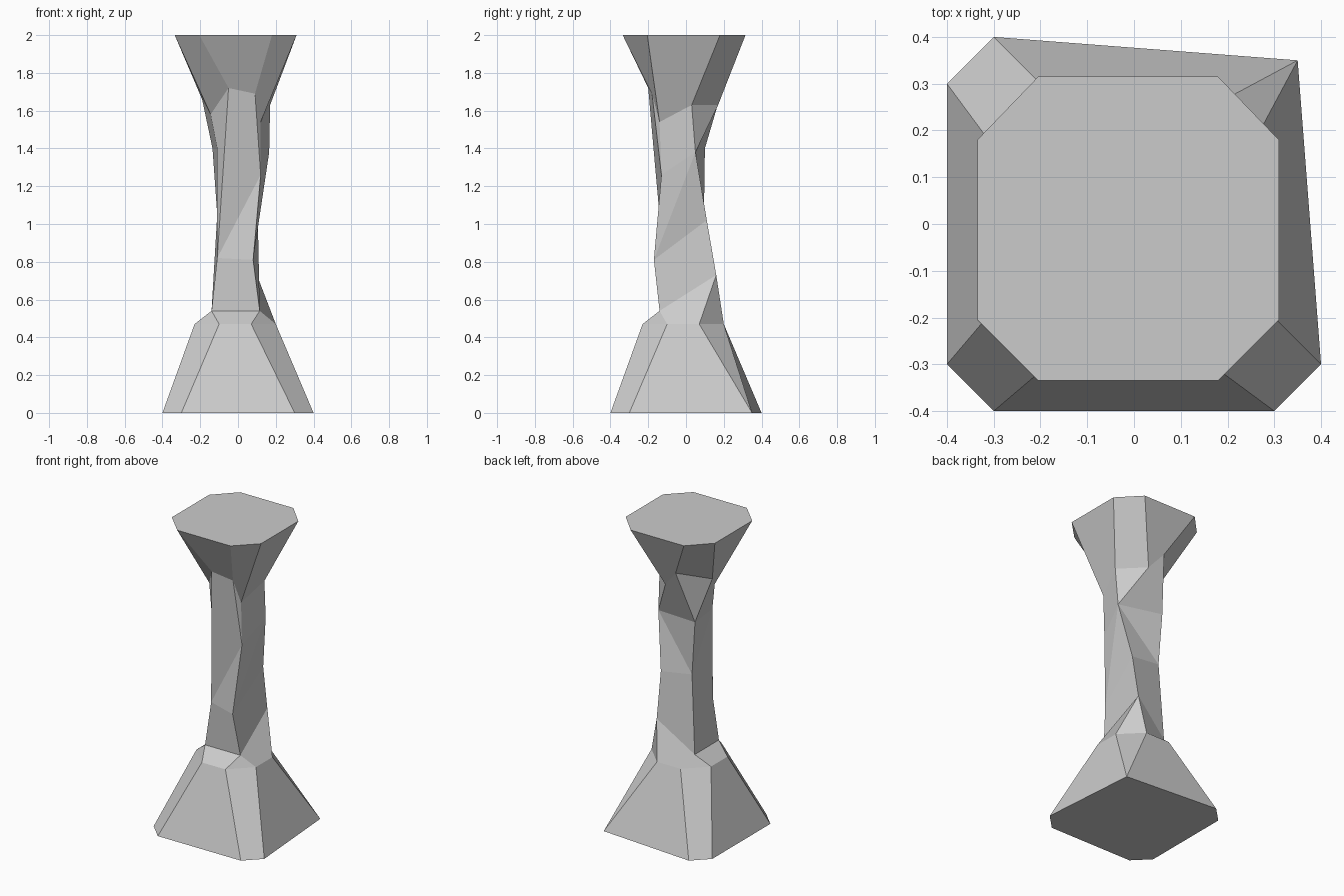
import bpy, bmesh

if "Cube" in bpy.data.objects:
    bpy.data.objects.remove(bpy.data.objects["Cube"])


def ring(z, points):
    return [(x, y, z) for x, y in points]


# Each ring runs from the front-left corner; entries 2i and 2i+1 flank corner i.
base = ring(0, [(-.4, -.3), (-.3, -.4), (.3, -.4), (.4, -.3),
                (.35, .35), (.35, .35), (-.3, .4), (-.4, .3)])
foot = ring(.47, [(-.23, -.1), (-.1, -.23), (.07, -.23), (.2, -.1),
                  (.2, .07), (.07, .2), (-.1, .2), (-.23, .07)])
top = ring(2, [(-.335, -.205), (-.205, -.335), (.18, -.335), (.31, -.205),
               (.31, .18), (.18, .315), (-.205, .315), (-.335, .18)])
neck = [(-.145, -.09, 1.58), (-.05, -.2, 1.72), (.09, -.18, 1.69), (.12, -.14, 1.54),
        (.17, .03, 1.63), (.03, .17, 1.63), (-.065, .2, 1.74), (-.19, 0, 1.66)]

# One point per twisted corner edge
knee = [(-.14, -.14, .54), (.115, -.14, .54), (.1, .16, .73), (-.14, .11, .54)]
waist = [(-.11, -.12, .82), (.08, -.17, .81), (.105, .11, 1.02), (-.11, .095, 1.05)]
chest = [(-.11, -.115, 1.4), (.12, -.13, 1.26), (.165, .05, 1.38), (-.135, .1, 1.4)]
ridge = [(-.071, -.172, 1.4)] + chest[1:]   # the front-left edge is split in two

bm = bmesh.new()
verts = {}


def face(*points):
    """Make a triangulated face, dropping repeated corners."""
    points = list(dict.fromkeys(points))
    for p in points:
        if p not in verts:
            verts[p] = bm.verts.new(p)
    if len(points) >= 3:
        bm.faces.new([verts[p] for p in points])


for i in range(4):
    j = (i + 1) % 4
    a, b, c = 2 * i, 2 * i + 1, 2 * j
    # Chamfered corner
    face(base[a], base[b], foot[b], foot[a])
    face(foot[a], foot[b], knee[i])
    face(waist[i], ridge[i], chest[i])
    face(chest[i], ridge[i], neck[b], neck[a])
    face(neck[a], neck[b], top[b], top[a])
    # Side panel
    face(base[b], base[c], foot[c], foot[b])
    face(foot[b], foot[c], knee[j], knee[i])
    face(knee[i], knee[j], waist[j], waist[i])
    if i == 2:
        face(waist[i], waist[j], ridge[i])
        face(waist[j], chest[j], ridge[i])
    else:
        face(waist[i], waist[j], chest[j])
        face(waist[i], chest[j], ridge[i])
    face(ridge[i], chest[j], neck[c], neck[b])
    face(neck[b], neck[c], top[c], top[b])

# End caps
face(*base)
face(*top)
bmesh.ops.recalc_face_normals(bm, faces=bm.faces)

mesh = bpy.data.meshes.new("stone_pillar")
bm.to_mesh(mesh)
bm.free()
bpy.context.collection.objects.link(bpy.data.objects.new("stone_pillar", mesh))
